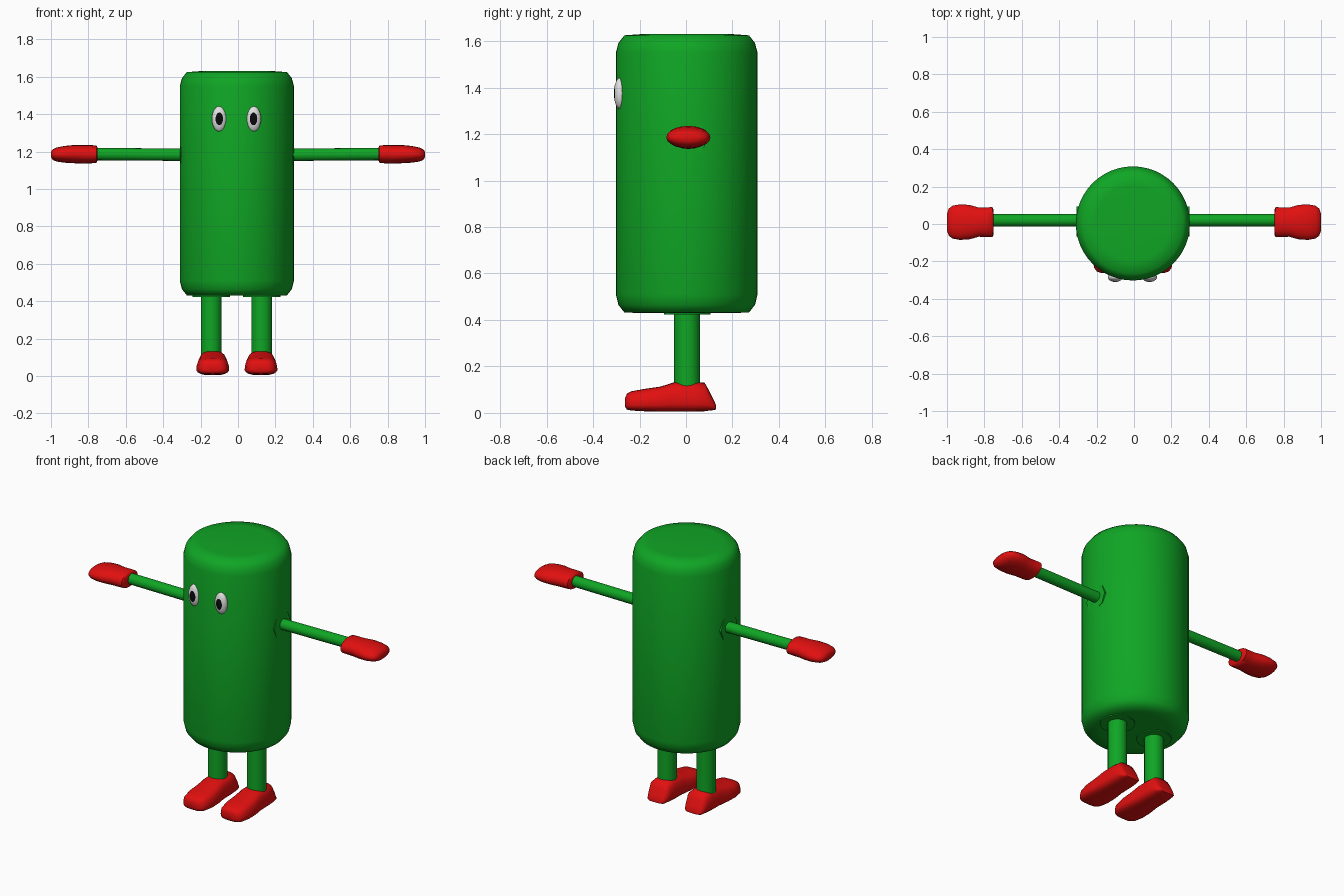
import bpy, bmesh, math
from mathutils import Matrix, Vector

if "Cube" in bpy.data.objects:
    bpy.data.objects.remove(bpy.data.objects["Cube"])


def make_material(name, rgb):
    m = bpy.data.materials.new(name)
    m.use_nodes = True
    m.diffuse_color = (*rgb, 1)
    m.node_tree.nodes["Principled BSDF"].inputs["Base Color"].default_value = (*rgb, 1)
    return m


GREEN = make_material("green", (0.005, 0.38, 0.018))
RED = make_material("red", (0.76, 0.005, 0.005))
WHITE = make_material("white", (0.75, 0.75, 0.75))
BLACK = make_material("black", (0.003, 0.003, 0.003))


def finish(name, bm, materials, smooth_angle=180):
    bmesh.ops.recalc_face_normals(bm, faces=bm.faces)
    mesh = bpy.data.meshes.new(name)
    bm.to_mesh(mesh)
    bm.free()
    for m in materials:
        mesh.materials.append(m)
    ob = bpy.data.objects.new(name, mesh)
    bpy.context.collection.objects.link(ob)
    bpy.ops.object.select_all(action='DESELECT')
    ob.select_set(True)
    bpy.context.view_layer.objects.active = ob
    if smooth_angle:
        bpy.ops.object.shade_smooth_by_angle(angle=math.radians(smooth_angle))
    return ob


def loft(name, rings, material, smooth_angle=180):
    """Skin a list of point rings and cap both ends."""
    bm = bmesh.new()
    loops = [[bm.verts.new(p) for p in ring] for ring in rings]
    n = len(loops[0])
    for a, b in zip(loops, loops[1:]):
        for i in range(n):
            j = (i + 1) % n
            bm.faces.new((a[i], a[j], b[j], b[i]))
    bm.faces.new(loops[0])
    bm.faces.new(loops[-1])
    return finish(name, bm, [material], smooth_angle)


def rod(name, start, end, radius, material, sides=16, smooth_angle=40):
    start, end = Vector(start), Vector(end)
    axis = end - start
    turn = axis.to_track_quat('Z', 'Y').to_matrix().to_4x4()
    bm = bmesh.new()
    bmesh.ops.create_cone(bm, cap_ends=True, segments=sides, radius1=radius,
                          radius2=radius, depth=axis.length,
                          matrix=Matrix.Translation((start + end) / 2) @ turn)
    return finish(name, bm, [material], smooth_angle)


def section(half_u, low, high, power, taper=0, count=20):
    """Rounded cross-section, optionally narrower towards the top."""
    pts = []
    for i in range(count):
        a = math.tau * i / count
        c, s = math.cos(a), math.sin(a)
        u = math.copysign(abs(c) ** (2 / power), c)
        v = math.copysign(abs(s) ** (2 / power), s)
        pts.append((u * half_u * (1 - taper * (v + 1) / 2),
                    (low + high) / 2 + v * (high - low) / 2))
    return pts


# Body: cylinder with rounded rims
BX = -0.006
body_profile = [(0.2, 0.43), (0.268, 0.432), (0.294, 0.465), (0.305, 0.51),
                (0.305, 1.55), (0.294, 1.592), (0.268, 1.625), (0.2, 1.63)]
loft("body", [[(BX + r * math.cos(math.tau * i / 48), 0.003 + r * math.sin(math.tau * i / 48), z)
               for i in range(48)] for r, z in body_profile], GREEN)

# Eyes: flattened balls whose front caps are the pupils
for side, x in (("right", -0.1), ("left", 0.083)):
    bm = bmesh.new()
    bmesh.ops.create_uvsphere(bm, u_segments=24, v_segments=18, radius=1,
                              matrix=Matrix.Rotation(math.pi / 2, 4, 'X'))
    for f in bm.faces:
        f.material_index = 1 if f.calc_center_median().y < -0.87 else 0
    bmesh.ops.transform(bm, verts=bm.verts,
                        matrix=Matrix.Translation((x, -0.284, 1.375)) @
                        Matrix.Diagonal((0.04, 0.026, 0.068, 1)))
    finish(side + "_eye", bm, [WHITE, BLACK])

# Hand stations: distance out, half width, bottom, top
hand = [(0.75, 0.065, 1.155, 1.22), (0.757, 0.08, 1.14, 1.233), (0.79, 0.079, 1.137, 1.235),
        (0.83, 0.078, 1.136, 1.235), (0.88, 0.092, 1.138, 1.235), (0.93, 0.095, 1.141, 1.23),
        (0.97, 0.088, 1.147, 1.222), (0.99, 0.073, 1.155, 1.212), (1.0, 0.045, 1.17, 1.2)]
# Foot stations: y, half width, bottom, top
foot = [(-0.262, 0.04, 0.025, 0.065), (-0.254, 0.065, 0.014, 0.083), (-0.235, 0.08, 0.01, 0.093),
        (-0.18, 0.09, 0.007, 0.103), (-0.11, 0.087, 0.005, 0.113), (-0.05, 0.08, 0.005, 0.132),
        (0.03, 0.078, 0.005, 0.134), (0.08, 0.075, 0.007, 0.13), (0.1, 0.069, 0.01, 0.095),
        (0.12, 0.06, 0.012, 0.055), (0.13, 0.045, 0.016, 0.032)]

for side, s, leg_x, foot_x in (("right", -1, -0.143, -0.135), ("left", 1, 0.127, 0.123)):
    # Arm, shoulder socket and mitten hand
    rod(side + "_arm", (s * 0.25, 0.02, 1.183), (s * 0.78, 0.02, 1.187), 0.033, GREEN)
    rod(side + "_shoulder", (s * 0.25, 0.014, 1.182), (s * 0.302 + BX, 0.014, 1.182),
        0.08, GREEN, sides=8, smooth_angle=0)
    loft(side + "_hand", [[(s * x, 0.01 + u, v) for u, v in section(w, lo, hi, 2.1)]
                          for x, w, lo, hi in hand], RED, 60)
    # Leg, hip socket and shoe
    rod(side + "_leg", (leg_x, 0.005, 0.1), (leg_x, 0.005, 0.45), 0.056, GREEN)
    rod(side + "_hip", (leg_x, 0.005, 0.424), (leg_x, 0.005, 0.46), 0.1, GREEN, sides=16)
    loft(side + "_foot", [[(foot_x + u, y, v) for u, v in section(w * 1.06, lo, hi, 3.2, 0.2)]
                          for y, w, lo, hi in foot], RED, 60)
